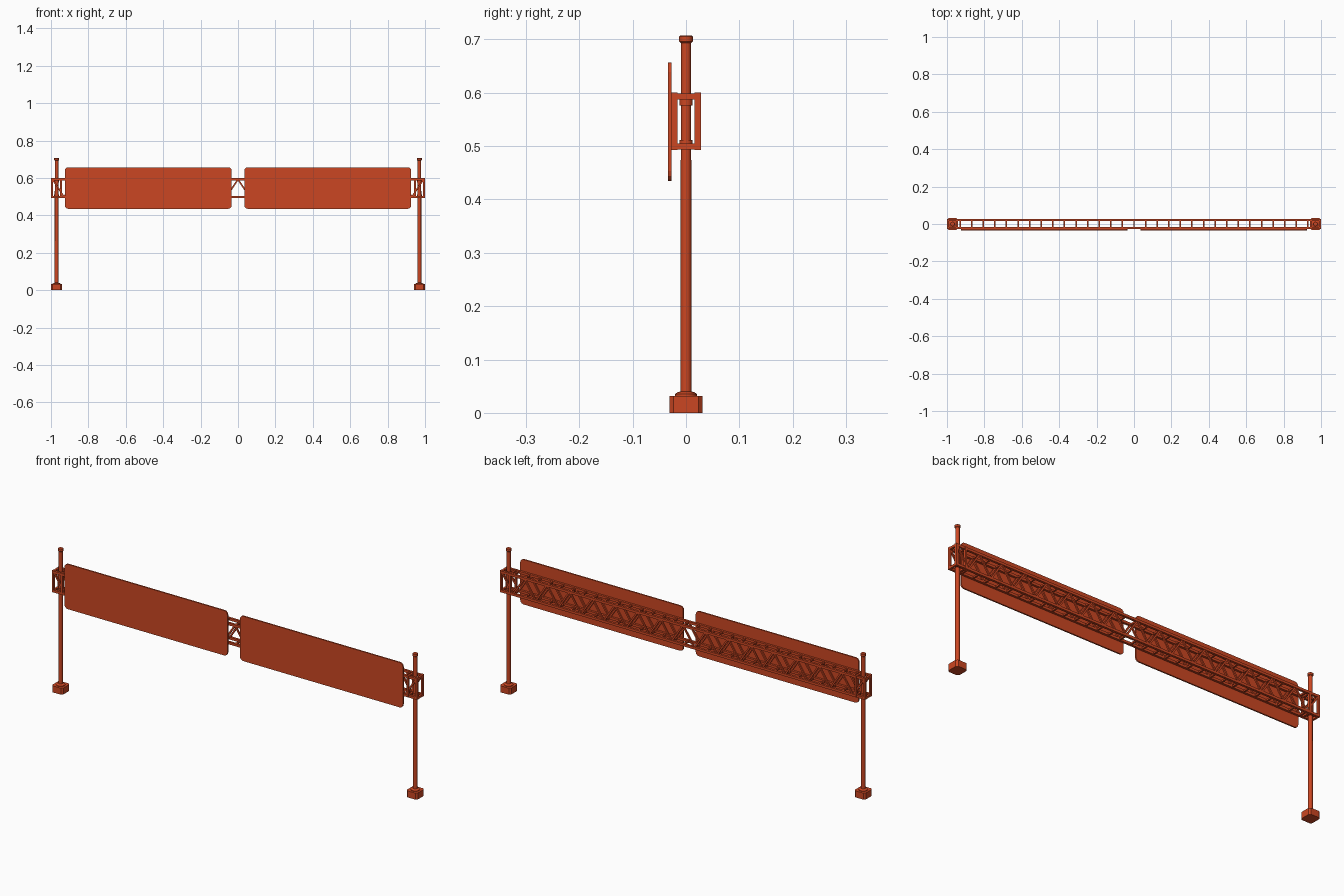
import bpy, bmesh, math
from mathutils import Vector

if "Cube" in bpy.data.objects:
    bpy.data.objects.remove(bpy.data.objects["Cube"])

paint = bpy.data.materials.new("red_orange_paint")
paint.use_nodes = True
COLOUR = (0.60, 0.062, 0.016, 1)
paint.diffuse_color = COLOUR
paint.node_tree.nodes["Principled BSDF"].inputs["Base Color"].default_value = COLOUR

POST_X, CHORD_Y, TOP, BOTTOM = 0.97, 0.022, 0.593, 0.499
PANEL_STEP, STEPS = 0.062, 16


def finish(name, bm, smooth=False):
    bmesh.ops.recalc_face_normals(bm, faces=bm.faces)
    mesh = bpy.data.meshes.new(name)
    bm.to_mesh(mesh)
    bm.free()
    mesh.materials.append(paint)
    obj = bpy.data.objects.new(name, mesh)
    bpy.context.collection.objects.link(obj)
    if smooth:
        bpy.ops.object.select_all(action='DESELECT')
        obj.select_set(True)
        bpy.context.view_layer.objects.active = obj
        bpy.ops.object.shade_smooth_by_angle(angle=math.radians(35))
    return obj


def add_bar(bm, start, end, width, depth):
    """Rectangular bar between two points; depth lies across the bar's own plane."""
    a, b = Vector(start), Vector(end)
    axis = (b - a).normalized()
    side = Vector((0, 1, 0)) if abs(axis.y) < 0.9 else Vector((1, 0, 0))
    other = axis.cross(side)
    rings = []
    for p in (a, b):
        rings.append([bm.verts.new(p + side * depth / 2 * s + other * width / 2 * t)
                      for s, t in ((-1, -1), (1, -1), (1, 1), (-1, 1))])
    for i in range(4):
        j = (i + 1) % 4
        bm.faces.new((rings[0][i], rings[0][j], rings[1][j], rings[1][i]))
    bm.faces.new(rings[0][::-1])
    bm.faces.new(rings[1])


def lathe(name, x, profile, sides=12):
    bm = bmesh.new()
    rings = []
    for r, z in profile:
        rings.append([bm.verts.new((x + r * math.cos(math.tau * i / sides),
                                    r * math.sin(math.tau * i / sides), z)) for i in range(sides)])
    for low, high in zip(rings, rings[1:]):
        for i in range(sides):
            j = (i + 1) % sides
            bm.faces.new((low[i], low[j], high[j], high[i]))
    bm.faces.new(rings[0][::-1])
    bm.faces.new(rings[-1])
    return finish(name, bm, True)


def rounded_slab(name, centre, size, radius, axis, segments):
    """Box with its edges parallel to one axis rounded off."""
    bm = bmesh.new()
    bmesh.ops.create_cube(bm, size=1)
    for v in bm.verts:
        v.co = Vector(c + s * k for c, s, k in zip(centre, size, v.co))
    edges = [e for e in bm.edges
             if abs((e.verts[0].co - e.verts[1].co).normalized()[axis]) > 0.9]
    bmesh.ops.bevel(bm, geom=edges, offset=radius, segments=segments, profile=0.5, affect='EDGES')
    return finish(name, bm)


for side, s in (("left", 1), ("right", -1)):
    x = s * POST_X
    # Footing, post with base flange and cap, and the two collars
    rounded_slab(f"{side}_footing", (x, 0, 0.016), (0.06, 0.062, 0.032), 0.008, 2, 1)
    lathe(f"{side}_post", x, [(0.021, 0.031), (0.021, 0.035), (0.015, 0.039), (0.0105, 0.04),
                              (0.0095, 0.696)])
    lathe(f"{side}_cap", x, [(0.010, 0.693), (0.013, 0.696), (0.013, 0.705), (0.011, 0.707)])
    for level, z in (("upper", 0.582), ("lower", 0.505)):
        lathe(f"{side}_{level}_collar", x, [(0.0125, z - 0.006), (0.0125, z + 0.006)])

    # End frame: uprights on both faces of the truss, tied across the post
    bm = bmesh.new()
    for fx in (0.994, 0.946):
        for y in (-CHORD_Y, CHORD_Y):
            add_bar(bm, (s * fx, y, 0.493), (s * fx, y, 0.60), 0.010, 0.012)
        for z in (TOP, BOTTOM):
            add_bar(bm, (s * fx, -CHORD_Y, z), (s * fx, CHORD_Y, z), 0.011, 0.010)
    finish(f"{side}_end_frame", bm)

    # Sign panel
    rounded_slab(f"{side}_sign_panel", (s * 0.48, -0.0305, 0.546), (0.892, 0.007, 0.222),
                 0.018, 1, 3)

# Long chords of the box truss
bm = bmesh.new()
for y in (-CHORD_Y, CHORD_Y):
    for z in (TOP, BOTTOM):
        add_bar(bm, (-0.995, y, z), (0.995, y, z), 0.012, 0.011)
finish("truss_chords", bm)

# Zigzag lacing on the front and back faces
bm = bmesh.new()
for y in (-CHORD_Y, CHORD_Y):
    for k in range(-STEPS, STEPS):
        za, zb = (TOP, BOTTOM) if k % 2 == 0 else (BOTTOM, TOP)
        add_bar(bm, (k * PANEL_STEP, y, za), ((k + 1) * PANEL_STEP, y, zb), 0.008, 0.007)
finish("truss_lacing", bm)

# Cross rungs joining the front and back faces
bm = bmesh.new()
for k in range(1 - STEPS, STEPS):
    for z in (TOP, BOTTOM):
        add_bar(bm, (k * PANEL_STEP, -CHORD_Y, z), (k * PANEL_STEP, CHORD_Y, z), 0.008, 0.008)
finish("truss_rungs", bm)
